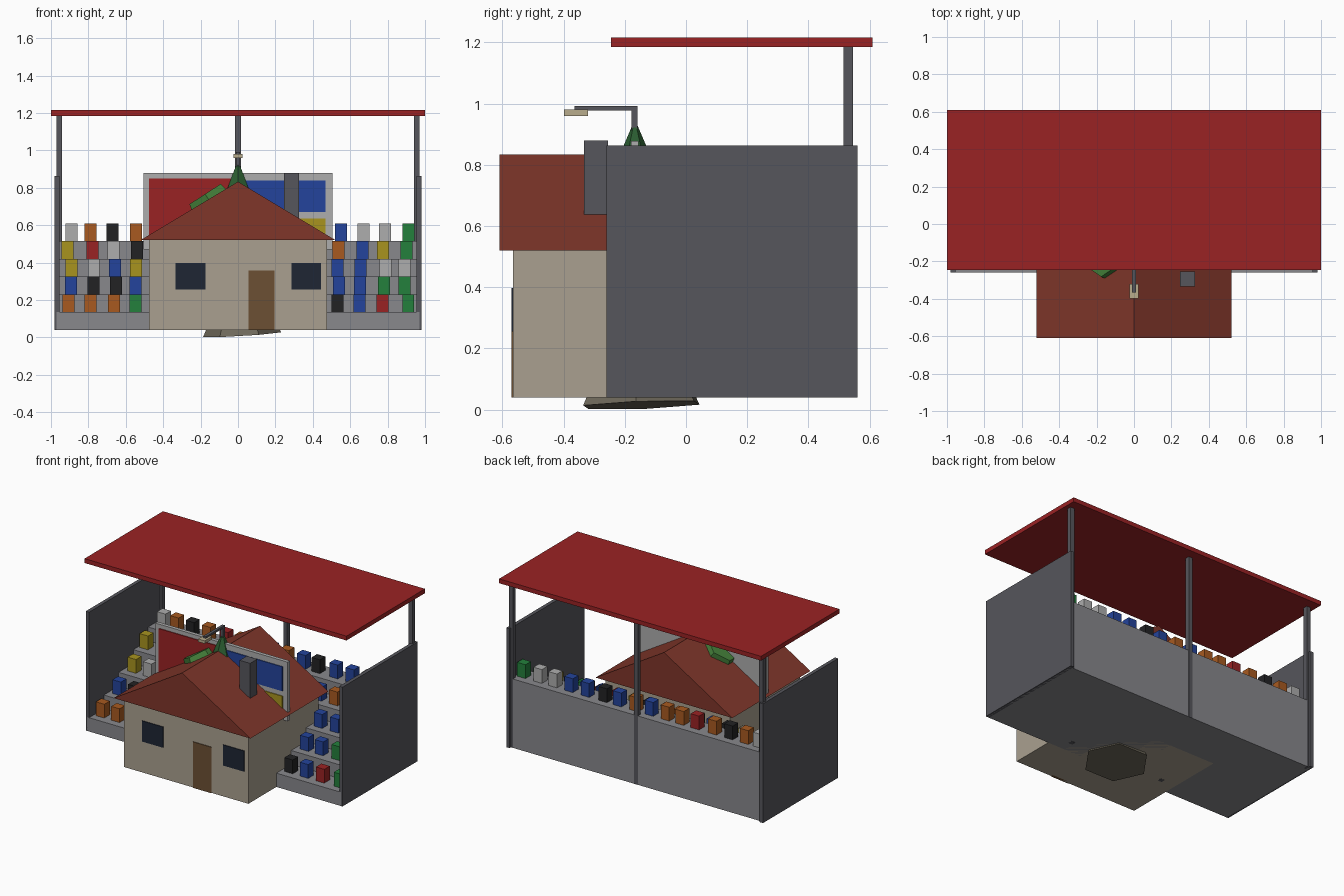
import bpy, bmesh, math, random
from mathutils import Matrix

if "Cube" in bpy.data.objects:
    bpy.data.objects.remove(bpy.data.objects["Cube"])

random.seed(4)
MATS = {}


def material(name, hexcol):
    """Material from an sRGB hex colour."""
    m = bpy.data.materials.new(name)
    rgb = [int(hexcol[i:i + 2], 16) / 255 for i in (0, 2, 4)]
    m.diffuse_color = [c / 12.92 if c < 0.04 else ((c + 0.055) / 1.055) ** 2.4 for c in rgb] + [1]
    m.use_nodes = True
    m.node_tree.nodes["Principled BSDF"].inputs["Base Color"].default_value = m.diffuse_color
    MATS[name] = m


for n, h in dict(concrete="88888c", steel="56565c", red="9a2224", blue="24449c", yellow="a8941f",
                 green="24803c", orange="a85a20", black="222224", white="aeaeae", cream="aaa090",
                 tile="80362a", wood="6c5034", glass="1e2634", pine="2a5c30", leaf="44803a",
                 rock="6e685a", lamp="b8ac8c").items():
    material(n, h)


def finish(name, bm, mat):
    bmesh.ops.recalc_face_normals(bm, faces=bm.faces)
    me = bpy.data.meshes.new(name)
    bm.to_mesh(me)
    bm.free()
    me.materials.append(MATS[mat])
    ob = bpy.data.objects.new(name, me)
    bpy.context.collection.objects.link(ob)
    return ob


def box(name, x, y, z, mat):
    """Box from (min, max) pairs."""
    bm = bmesh.new()
    bmesh.ops.create_cube(bm, size=1)
    for v in bm.verts:
        for i, (a, b) in enumerate((x, y, z)):
            v.co[i] = a if v.co[i] < 0 else b
    return finish(name, bm, mat)


def prism(name, profile, place, vec, mat):
    """Extrude a 2D profile; place maps (u, v) to a 3D point."""
    bm = bmesh.new()
    face = bm.faces.new([bm.verts.new(place(u, v)) for u, v in profile])
    ext = bmesh.ops.extrude_face_region(bm, geom=[face])
    bmesh.ops.translate(bm, vec=vec, verts=[e for e in ext["geom"] if isinstance(e, bmesh.types.BMVert)])
    return finish(name, bm, mat)


def cone(name, sides, r1, r2, depth, matrix, mat):
    bm = bmesh.new()
    bmesh.ops.create_cone(bm, cap_ends=True, segments=sides, radius1=r1, radius2=r2, depth=depth, matrix=matrix)
    return finish(name, bm, mat)


# stepped terrace
ROWS, RISE, RUN, Y0, Z0 = 5, 0.095, 0.161, -0.26, 0.04
steps = [(Y0, Z0)]
for i in range(ROWS):
    z = Z0 + RISE * (i + 1)
    steps += [(Y0 + RUN * i, z), (Y0 + RUN * (i + 1), z)]
steps.append((Y0 + RUN * ROWS, Z0))
prism("terrace", steps, lambda u, v: (-0.97, u, v), (1.94, 0, 0), "concrete")

# side walls and roof posts
for s, side in ((-1, "left"), (1, "right")):
    box(side + "_side_wall", sorted((s * 0.955, s * 0.98)), (-0.26, 0.56), (0.04, 0.863), "steel")
for x, side in ((-0.955, "left"), (0, "middle"), (0.955, "right")):
    box(side + "_roof_post", (x - 0.015, x + 0.015), (0.515, 0.546), (0.04, 1.19), "steel")
box("stand_roof", (-1, 1), (-0.245, 0.61), (1.185, 1.215), "red")

# spectators, one letter per colour, front row first
KEY = dict(w="white", o="orange", k="black", r="red", b="blue", g="green", y="yellow")
CROWD = ["ooogrbwkybrokbrg", "bkkbwgoyrbkwbbgg", "ywbyrokgbwyobbww", "yrwkbgowkyrbobyg", "wokoroobobkbbwwg"]
for r, row in enumerate(CROWD):
    z = Z0 + RISE * (r + 1)
    yc = Y0 + RUN * (r + 0.5)
    for i, c in enumerate(row):
        xc = -0.9 + 0.12 * i + random.uniform(-0.012, 0.012)
        box(f"spectator_{r}_{i}", (xc - 0.032, xc + 0.032), (yc - 0.03, yc + 0.03), (z, z + 0.095), KEY[c])

# house
box("house_walls", (-0.475, 0.475), (-0.565, 0.2), (0.04, 0.52), "cream")
prism("house_roof", [(-0.522, 0.52), (0.522, 0.52), (0, 0.833)],
      lambda u, v: (u, -0.61, v), (0, 0.85, 0), "tile")
box("chimney", (0.245, 0.325), (-0.333, -0.255), (0.6, 0.88), "steel")
box("door", (0.055, 0.195), (-0.57, -0.55), (0.04, 0.357), "wood")
for x, side in ((-0.335, "left"), (0.285, "right")):
    box(side + "_window", (x, x + 0.16), (-0.57, -0.55), (0.255, 0.398), "glass")

# display board on two posts
box("display_board", (-0.505, 0.505), (-0.18, -0.155), (0.47, 0.878), "white")
box("red_panel", (-0.475, -0.02), (-0.186, -0.175), (0.5, 0.85), "red")
box("blue_panel", (0.03, 0.468), (-0.186, -0.175), (0.67, 0.838), "blue")
box("yellow_panel", (0.03, 0.468), (-0.186, -0.175), (0.5, 0.635), "yellow")
for x, side in ((-0.36, "left"), (0.36, "right")):
    box(side + "_board_post", (x - 0.015, x + 0.015), (-0.182, -0.152), (0.039, 0.5), "steel")

# tree top, leaf clump and rock base
cone("tree_top", 6, 0.17, 0.008, 0.38, Matrix.Translation((0, -0.167, 0.74)), "pine")
cone("leaf_clump", 6, 0.125, 0.115, 0.04,
     Matrix.Translation((-0.165, -0.167, 0.75)) @ Matrix.Rotation(math.radians(-33), 4, "Y"), "leaf")
cone("rock_base", 6, 0.21, 0.17, 0.08,
     Matrix.Translation((0.02, -0.147, 0.055)) @ Matrix.Rotation(math.radians(-3.5), 4, "Y")
     @ Matrix.Rotation(math.radians(2), 4, "X") @ Matrix.Rotation(math.radians(25), 4, "Z"), "rock")

# lamp over the roof
box("lamp_pole", (-0.01, 0.01), (-0.178, -0.158), (0.6, 0.98), "steel")
box("lamp_arm", (-0.01, 0.01), (-0.365, -0.158), (0.978, 0.992), "steel")
box("lamp_head", (-0.025, 0.025), (-0.398, -0.32), (0.96, 0.98), "lamp")
